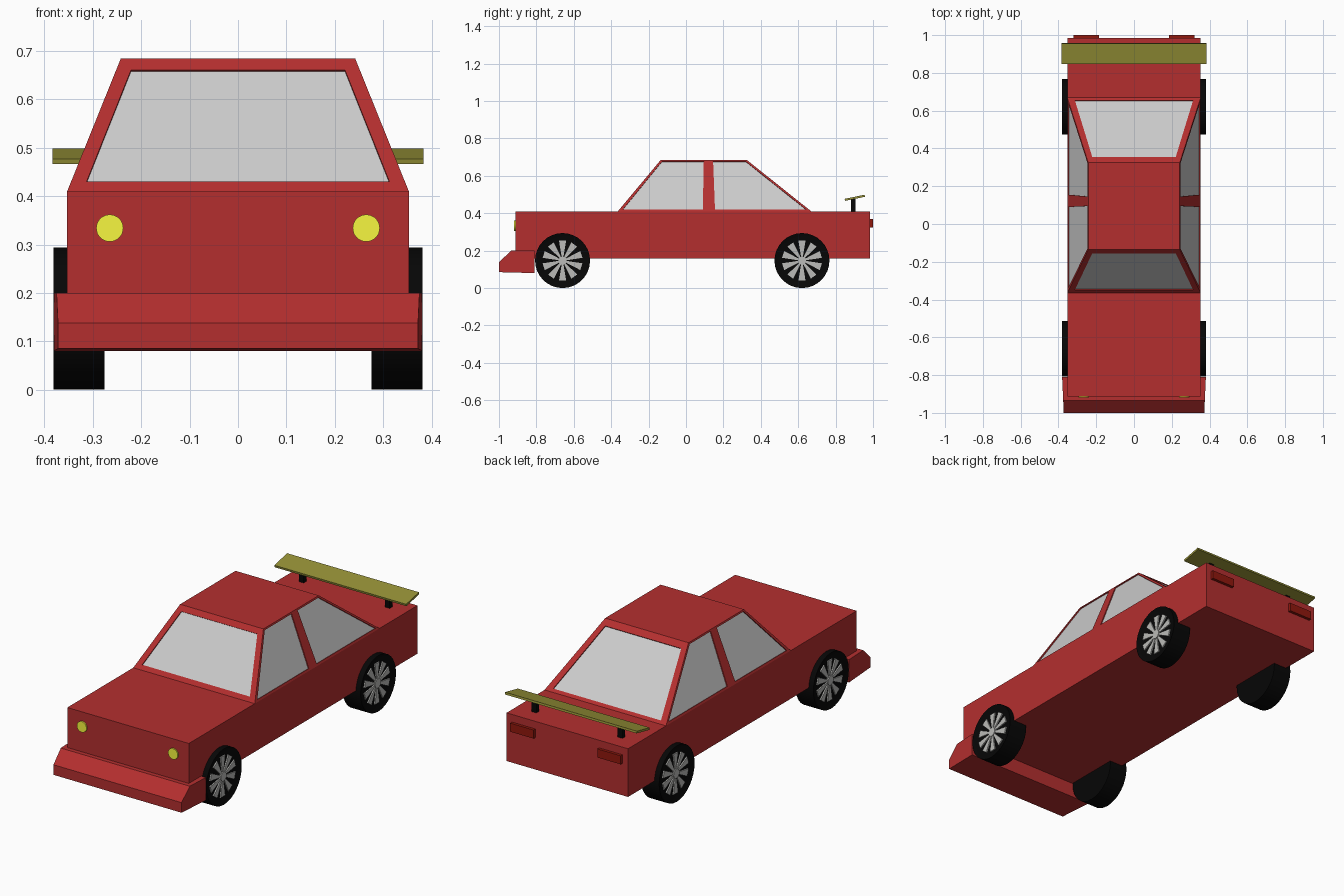
import bpy, bmesh
from math import pi, cos, sin
from mathutils import Vector, Matrix

if "Cube" in bpy.data.objects:
    bpy.data.objects.remove(bpy.data.objects["Cube"])


def mat(name, r, g, b):
    m = bpy.data.materials.new(name)
    m.diffuse_color = (r, g, b, 1)
    m.use_nodes = True
    m.node_tree.nodes["Principled BSDF"].inputs["Base Color"].default_value = m.diffuse_color
    return m


RED = mat("red_paint", 0.456, 0.028, 0.028)
BLACK = mat("black_rubber", 0.002, 0.002, 0.002)
YELLOW = mat("yellow_lamp", 0.93, 0.93, 0.05)
LAMP_RED = mat("red_lamp", 0.28, 0.009, 0.004)
OLIVE = mat("olive_paint", 0.3, 0.28, 0.037)
STEEL = mat("dull_steel", 0.5, 0.5, 0.48)


def finish(name, bm, material=None, weld=True):
    if weld:
        bmesh.ops.remove_doubles(bm, verts=bm.verts[:], dist=1e-5)
        bmesh.ops.recalc_face_normals(bm, faces=bm.faces[:])
    me = bpy.data.meshes.new(name)
    bm.to_mesh(me)
    bm.free()
    ob = bpy.data.objects.new(name, me)
    bpy.context.collection.objects.link(ob)
    if material:
        me.materials.append(material)
    return ob


def box(name, lo, hi, material):
    lo, hi = Vector(lo), Vector(hi)
    bm = bmesh.new()
    bmesh.ops.create_cube(bm, size=1, matrix=Matrix.Translation((lo + hi) / 2)
                          @ Matrix.Diagonal((*(hi - lo), 1)))
    return finish(name, bm, material)


def prism(name, profile, half_width, material):
    """Closed (y, z) profile spanned across x; half_width is a function of y."""
    bm = bmesh.new()
    left, right = [[bm.verts.new((s * half_width(y), y, z)) for y, z in profile]
                   for s in (-1, 1)]
    bm.faces.new(left)
    bm.faces.new(right)
    n = len(profile)
    for i in range(n):
        j = (i + 1) % n
        bm.faces.new((left[i], left[j], right[j], right[i]))
    return finish(name, bm, material)


# Lower body and front bumper
box("body", (-0.353, -0.912, 0.157), (0.353, 0.985, 0.41), RED)
prism("front_bumper", [(-1, 0.085), (-1, 0.138), (-0.935, 0.2), (-0.81, 0.2), (-0.81, 0.08)],
      lambda y: 0.372 + (y + 1) * 0.045, RED)

# Cabin: sloping walls with recessed windows
Z0, Z1 = 0.41, 0.685


def on_wall(wall, t, z):
    k = (z - Z0) / (Z1 - Z0)
    if wall == "front":
        return Vector((t, -0.365 + 0.23 * k, z))
    if wall == "rear":
        return Vector((t, 0.67 - 0.345 * k, z))
    return Vector((wall * (0.353 - 0.111 * k), t, z))


# wall: outer t (bottom a, bottom b, top b, top a), inner t, inner bottom z, inner top z
panels = []
for wall, zb in (("front", 0.43), ("rear", 0.422)):
    panels.append((wall, (-0.353, 0.353, 0.242, -0.242), (-0.313, 0.313, 0.221, -0.221), zb, 0.661))
for wall in (-1, 1):
    panels.append((wall, (-0.365, 0.12, 0.12, -0.135), (-0.338, 0.09, 0.095, -0.128), 0.42, 0.677))
    panels.append((wall, (0.12, 0.67, 0.325, 0.12), (0.155, 0.642, 0.319, 0.145), 0.42, 0.677))

cabin = bmesh.new()
for wall, out_t, in_t, zb, zt in panels:
    outer = [on_wall(wall, t, z) for t, z in zip(out_t, (Z0, Z0, Z1, Z1))]
    inner = [on_wall(wall, t, z) for t, z in zip(in_t, (zb, zb, zt, zt))]
    inward = (outer[1] - outer[0]).cross(outer[3] - outer[0]).normalized()
    if inward.dot(Vector((0, 0.15, 0.5)) - outer[0]) < 0:
        inward.negate()
    sunk = [p + inward * 0.005 for p in inner]
    for a, b in ((outer, inner), (inner, sunk)):
        for i in range(4):
            j = (i + 1) % 4
            cabin.faces.new([cabin.verts.new(p) for p in (a[i], a[j], b[j], b[i])])
    glass = bmesh.new()
    f = glass.faces.new([glass.verts.new(p) for p in sunk])
    f.normal_update()
    if f.normal.dot(inward) > 0:
        f.normal_flip()
    finish("window_glass", glass, weld=False)
# Roof, with points where the door pillars meet it
roof = [(-0.242, -0.135), (0.242, -0.135), (0.242, 0.12), (0.242, 0.325),
        (-0.242, 0.325), (-0.242, 0.12)]
cabin.faces.new([cabin.verts.new((x, y, Z1)) for x, y in roof])
finish("cabin", cabin, RED)


# Wheels: tyre with dished outer face and flared spokes
def wheel(side, y):
    place = Matrix.Translation((side * 0.3285, y, 0.147)) @ Matrix.Rotation(side * pi / 2, 4, 'Y')
    bm = bmesh.new()
    bmesh.ops.create_cone(bm, cap_ends=True, segments=32, radius1=0.147, radius2=0.147, depth=0.105)
    cap = max(bm.faces, key=lambda f: f.calc_center_median().z)
    bmesh.ops.inset_region(bm, faces=[cap], thickness=0.035)
    bmesh.ops.translate(bm, verts=cap.verts[:], vec=(0, 0, -0.012))
    bm.transform(place)
    tyre = finish("tyre", bm, BLACK)
    with bpy.context.temp_override(object=tyre, active_object=tyre, selected_objects=[tyre],
                                   selected_editable_objects=[tyre]):
        bpy.ops.object.shade_smooth_by_angle()

    bm = bmesh.new()
    bmesh.ops.create_cone(bm, cap_ends=True, segments=20, radius1=0.024, radius2=0.024, depth=0.016,
                          matrix=Matrix.Translation((0, 0, 0.043)))
    for n in range(10):
        a = pi * n / 5
        low, top = [[bm.verts.new((r * cos(a) - w * sin(a), r * sin(a) + w * cos(a), z))
                     for r, w in ((0.015, -0.004), (0.106, -0.019), (0.106, 0.019), (0.015, 0.004))]
                    for z in (0.038, 0.047)]
        bm.faces.new(low[::-1])
        bm.faces.new(top)
        for i in range(4):
            j = (i + 1) % 4
            bm.faces.new((low[i], low[j], top[j], top[i]))
    bm.transform(place)
    finish("wheel_spokes", bm, STEEL)


for side in (-1, 1):
    for y in (-0.66, 0.62):
        wheel(side, y)

    # Headlight, tail light and spoiler post on each side
    bm = bmesh.new()
    bmesh.ops.create_cone(bm, cap_ends=True, segments=32, radius1=0.028, radius2=0.028, depth=0.03,
                          matrix=Matrix.Translation((side * 0.265, -0.904, 0.334))
                          @ Matrix.Rotation(pi / 2, 4, 'X'))
    finish("headlight", bm, YELLOW)
    x = side * 0.253
    box("tail_light", (x - 0.068, 0.97, 0.325), (x + 0.068, 1.0, 0.37), LAMP_RED)
    x = side * 0.25
    box("spoiler_post", (x - 0.014, 0.882, 0.40), (x + 0.014, 0.905, 0.478), BLACK)

# Tilted spoiler blade
prism("spoiler", [(0.848, 0.477), (0.85, 0.466), (0.957, 0.488), (0.955, 0.499)],
      lambda y: 0.383, OLIVE)
